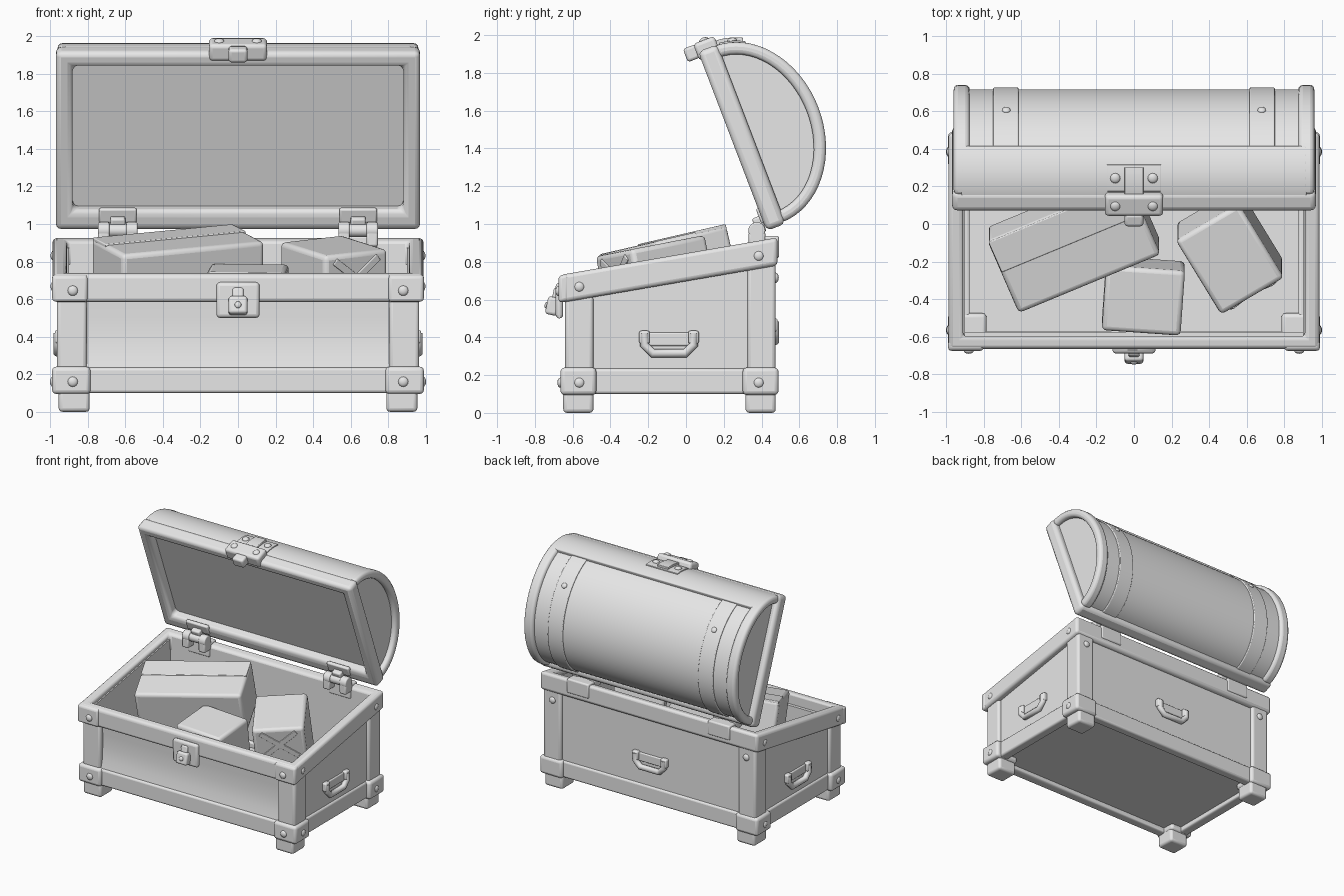
import bpy, bmesh, math
from mathutils import Vector, Matrix

cube = bpy.data.objects.get("Cube")
if cube:
    bpy.data.objects.remove(cube, do_unlink=True)

grey = bpy.data.materials.new("plain grey")
grey.use_nodes = True
grey.diffuse_color = (0.8, 0.8, 0.8, 1)
grey.node_tree.nodes["Principled BSDF"].inputs["Base Color"].default_value = (0.8, 0.8, 0.8, 1)

SLOPE = 0.172                      # rise of the chest rim towards the back
LEAN = math.atan2(0.357, 0.934)    # lean of the open lid
# lid space: x across, y away from the opening, z from hinge edge to latch edge
LID = Matrix.Translation((0, 0.42, 0.98)) @ Matrix.Rotation(LEAN, 4, 'X')


def finish(name, bm, bevel=0.0, matrix=None, segments=3):
    bmesh.ops.recalc_face_normals(bm, faces=bm.faces)
    mesh = bpy.data.meshes.new(name)
    bm.to_mesh(mesh)
    bm.free()
    mesh.materials.append(grey)
    ob = bpy.data.objects.new(name, mesh)
    bpy.context.collection.objects.link(ob)
    if matrix:
        ob.matrix_world = matrix
    if bevel:
        mod = ob.modifiers.new("rounding", 'BEVEL')
        mod.width, mod.segments, mod.limit_method = bevel, segments, 'ANGLE'
        mod.angle_limit = math.radians(40)
    bpy.ops.object.select_all(action='DESELECT')
    ob.select_set(True)
    bpy.context.view_layer.objects.active = ob
    bpy.ops.object.shade_smooth_by_angle(angle=math.radians(40))
    return ob


def box(name, x, y, z, bevel=0.015, matrix=None, shear=0.0):
    """Box from (low, high) ranges, optionally rising along y."""
    bm = bmesh.new()
    bmesh.ops.create_cube(bm, size=1)
    for v in bm.verts:
        c = [r[0] if k < 0 else r[1] for r, k in zip((x, y, z), v.co)]
        v.co = (c[0], c[1], c[2] + shear * c[1])
    return finish(name, bm, bevel, matrix)


def prism(name, pts, x0, x1, bevel=0.0, matrix=None):
    """Extrude a (y, z) outline along x."""
    bm = bmesh.new()
    face = bm.faces.new([bm.verts.new((x0, a, b)) for a, b in pts])
    out = bmesh.ops.extrude_face_region(bm, geom=[face])
    for v in out["geom"]:
        if isinstance(v, bmesh.types.BMVert):
            v.co.x = x1
    return finish(name, bm, bevel, matrix)


def frame(name, outer, inner, low, high, bevel, matrix=None, upright=False, shear=0.0):
    """Rectangular ring; each rectangle is (x half, low, high)."""
    bm = bmesh.new()
    loops = []
    for (hx, a, b), d in ((outer, low), (outer, high), (inner, high), (inner, low)):
        corners = ((-hx, a), (hx, a), (hx, b), (-hx, b))
        loops.append([bm.verts.new((p, d, q) if upright else (p, q, d + shear * q))
                      for p, q in corners])
    for i in range(4):
        a, b = loops[i], loops[(i + 1) % 4]
        for k in range(4):
            n = (k + 1) % 4
            bm.faces.new((a[k], a[n], b[n], b[k]))
    return finish(name, bm, bevel, matrix)


def stud(name, pos, normal, matrix=None, r=0.027):
    bm = bmesh.new()
    bmesh.ops.create_uvsphere(bm, u_segments=16, v_segments=8, radius=r)
    rot = Vector((0, 0, 1)).rotation_difference(Vector(normal)).to_matrix().to_4x4()
    local = Matrix.Translation(pos) @ rot @ Matrix.Diagonal((1, 1, 0.6, 1))
    finish(name, bm, 0, (matrix or Matrix()) @ local)


def rod(name, p, x0, x1, r, matrix=None):
    pts = [(p[0] + r * math.cos(i * math.tau / 20), p[1] + r * math.sin(i * math.tau / 20))
           for i in range(20)]
    return prism(name, pts, x0, x1, 0.008, matrix)


# ---- chest body
front = [(-0.635, 0.2), (-0.61, 0.3), (-0.6, 0.4), (-0.6, 0.5), (-0.61, 0.65),
         (-0.575, 0.65), (-0.575, 0.2)]
prism("front_panel", front, -0.92, 0.92)
box("back_panel", (-0.92, 0.92), (0.41, 0.45), (0.15, 0.85), 0)
box("chest_floor", (-0.92, 0.92), (-0.6, 0.44), (0.14, 0.19), 0)
frame("bottom_rail", (0.955, -0.645, 0.465), (0.875, -0.57, 0.39), 0.1, 0.235, 0.015)
frame("sloped_rim", (0.988, -0.665, 0.485), (0.91, -0.6, 0.41), 0.697, 0.845, 0.022, shear=SLOPE)

for s, side in ((-1, "right"), (1, "left")):
    def xr(a, b):
        return tuple(sorted((s * a, s * b)))
    prism(side + "_panel", [(-0.6, 0.15), (0.44, 0.15), (0.44, 0.88), (-0.6, 0.7)],
          s * 0.9, s * 0.94)
    for f, end, ya, yb, ztop in ((-1, "front", -0.65, -0.49, 0.63), (1, "back", 0.315, 0.475, 0.83)):
        tag = f"{side}_{end}_"
        box(tag + "foot", xr(0.79, 0.955), (ya, yb), (0, 0.13), 0.02)
        box(tag + "bracket", xr(0.785, 0.99), (ya - 0.015, yb + 0.015), (0.095, 0.24), 0.022)
        # corner post: one slab on each face so the inside stays clear
        face = (-0.64, -0.59) if f < 0 else (0.415, 0.475)
        box(tag + "post_face", xr(0.805, 0.965), face, (0.2, ztop), 0.02)
        box(tag + "post_side", xr(0.905, 0.965), (ya + 0.01, yb), (0.2, ztop - 0.01), 0.02)
        if f < 0:
            box(tag + "rim_cap", xr(0.8, 0.99), (-0.675, -0.62), (0.7, 0.842), 0.018, shear=SLOPE)
            stud(tag + "bracket_stud", (s * 0.88, -0.665, 0.16), (0, -1, 0))
        ym = -0.565 if f < 0 else 0.385
        stud(tag + "side_stud", (s * 0.985, ym, 0.16), (s, 0, 0))
        stud(tag + "rim_side_stud", (s * 0.982, ym, 0.765 + SLOPE * ym), (s, 0, 0))
        stud(tag + "face_stud", (s * 0.88, -0.675 if f < 0 else 0.475, 0.645 if f < 0 else 0.715),
             (0, f, 0))


# ---- carrying handles, drawn flat then turned to face outwards
def handle(name, matrix):
    path = [(-0.13, 0.055), (-0.13, -0.005), (-0.085, -0.05), (0.085, -0.05),
            (0.13, -0.005), (0.13, 0.055)]
    curve = bpy.data.curves.new(name, 'CURVE')
    curve.dimensions = '3D'
    curve.bevel_depth, curve.bevel_resolution, curve.use_fill_caps = 0.024, 3, True
    spline = curve.splines.new('POLY')
    spline.points.add(len(path) - 1)
    for p, (a, b) in zip(spline.points, path):
        p.co = (a, -0.02, b, 1)
    curve.materials.append(grey)
    ob = bpy.data.objects.new(name, curve)
    bpy.context.collection.objects.link(ob)
    ob.matrix_world = matrix
    for s in (-1, 1):
        box(name + "_mount", (s * 0.13 - 0.028, s * 0.13 + 0.028), (-0.035, 0.01), (0.0, 0.07),
            0.012, matrix)
    box(name + "_backing", (-0.12, 0.12), (-0.012, 0.01), (-0.01, 0.06), 0.008, matrix)


for name, pos, turn in (("left_handle", (0.94, -0.09, 0.365), 90),
                        ("right_handle", (-0.94, -0.09, 0.365), -90),
                        ("back_handle", (0, 0.45, 0.43), 180)):
    handle(name, Matrix.Translation(pos) @ Matrix.Rotation(math.radians(turn), 4, 'Z'))

# ---- lock on the chest front
box("lock_plate", (-0.115, 0.115), (-0.69, -0.65), (0.5, 0.69), 0.02)
tilt = Matrix.Translation((0, -0.69, 0.58)) @ Matrix.Rotation(math.radians(-12), 4, 'X')
box("lock_body", (-0.05, 0.05), (-0.045, 0.02), (-0.065, 0.03), 0.015, tilt)
box("lock_staple", (-0.03, 0.03), (-0.025, 0.03), (0.0, 0.08), 0.012, tilt)
stud("keyhole_boss", (0, -0.045, -0.02), (0, -1, 0), tilt, 0.018)


# ---- lid
def arc(off, t0=0.0, t1=180.0, n=32):
    out = []
    for i in range(n + 1):
        t = math.radians(t0 + (t1 - t0) * i / n)
        out.append((0.09 + (0.4 + off) * math.sin(t), 0.495 + (0.5 + off) * math.cos(t)))
    return out


def dome(name, x0, x1, off, thick, t0=0.0, t1=180.0, bevel=0.0):
    prism(name, arc(off, t0, t1) + arc(off - thick, t0, t1)[::-1], x0, x1, bevel, LID)


frame("lid_frame", (0.97, -0.018, 0.998), (0.88, 0.095, 0.915), 0, 0.11, 0.03, LID, upright=True)
box("lid_lining", (-0.9, 0.9), (0.075, 0.095), (0.08, 0.93), 0, LID)
dome("lid_barrel", -0.9, 0.9, -0.025, 0.03)
dome("lid_top_flange", -0.92, 0.92, 0, 0.04, 0, 38, 0.008)
for s, side in ((-1, "right"), (1, "left")):
    dome(side + "_lid_band", s * 0.875, s * 0.96, 0, 0.065, bevel=0.024)
    prism(side + "_lid_end", arc(-0.04), s * 0.89, s * 0.92, 0, LID)
    dome(side + "_lid_strap", s * 0.615, s * 0.75, -0.015, 0.03, bevel=0.006)
    a, b = arc(-0.015, 70, 70, 1)[0]
    r = math.radians(70)
    stud(side + "_strap_stud", (s * 0.68, a, b), (0, math.sin(r), math.cos(r)), LID, 0.022)

# ---- lid latch
box("latch_plate", (-0.155, 0.155), (-0.01, 0.11), (0.95, 1.045), 0.02, LID)
box("latch_tongue", (-0.05, 0.05), (-0.07, 0.0), (0.965, 1.04), 0.015, LID)
dome("latch_strap", -0.05, 0.05, 0.025, 0.04, 0, 22, 0.01)
dome("latch_back_plate", -0.145, 0.145, 0.008, 0.03, 4, 24, 0.005)
a, b = arc(0.008, 14, 14, 1)[0]
for s in (-1, 1):
    stud("latch_stud", (s * 0.1, 0.05, 1.042), (0, 0, 1), LID)
    stud("latch_back_stud", (s * 0.1, a, b), (0, 0.25, 1), LID)

# ---- hinges
for s, side in ((-1, "right"), (1, "left")):
    c = s * 0.64
    rod(side + "_hinge_pin", (0.375, 0.965), c - 0.105, c + 0.105, 0.035)
    for k in (-1, 1):
        x = c + k * 0.075
        rod(side + "_hinge_knuckle", (0.375, 0.965), x - 0.03, x + 0.03, 0.045)
        box(side + "_hinge_arm", (x - 0.03, x + 0.03), (0.332, 0.42), (0.88, 0.96), 0.012)
    box(side + "_hinge_lid_leaf", (c - 0.1, c + 0.1), (-0.012, 0.02), (0.03, 0.11), 0.01, LID)
    box(side + "_hinge_link", (c - 0.04, c + 0.04), (-0.05, 0.0), (-0.02, 0.07), 0.012, LID)
    box(side + "_hinge_chest_leaf", (c - 0.1, c + 0.1), (0.4, 0.493), (0.82, 0.937), 0.012)


# ---- boxes inside the chest
def parcel(name, centre, size, turn, pitch):
    m = (Matrix.Translation(centre) @ Matrix.Rotation(math.radians(pitch), 4, 'X')
         @ Matrix.Rotation(math.radians(turn), 4, 'Z'))
    x, y, h = size
    box(name, (-x / 2, x / 2), (-y / 2, y / 2), (-h, 0), 0.025, m)
    return m


m = parcel("long_box", (-0.32, -0.13, 0.915), (0.82, 0.43, 0.36), 23, 13)
box("long_box_lid_strip", (-0.405, 0.405), (0.03, 0.21), (-0.05, 0.006), 0.006, m)
parcel("small_box", (0.05, -0.41, 0.765), (0.42, 0.35, 0.4), -4, 8)
m = parcel("tall_box", (0.51, -0.19, 0.885), (0.39, 0.47, 0.5), 31, 11)
# raised diagonal cleats on the box front
for a in (-1, 1):
    r = m @ Matrix.Translation((0.0, -0.235, -0.14)) @ Matrix.Rotation(a * math.radians(38), 4, 'Y')
    box("tall_box_cleat", (-0.17, 0.17), (-0.008, 0.01), (-0.02, 0.02), 0.004, r)
